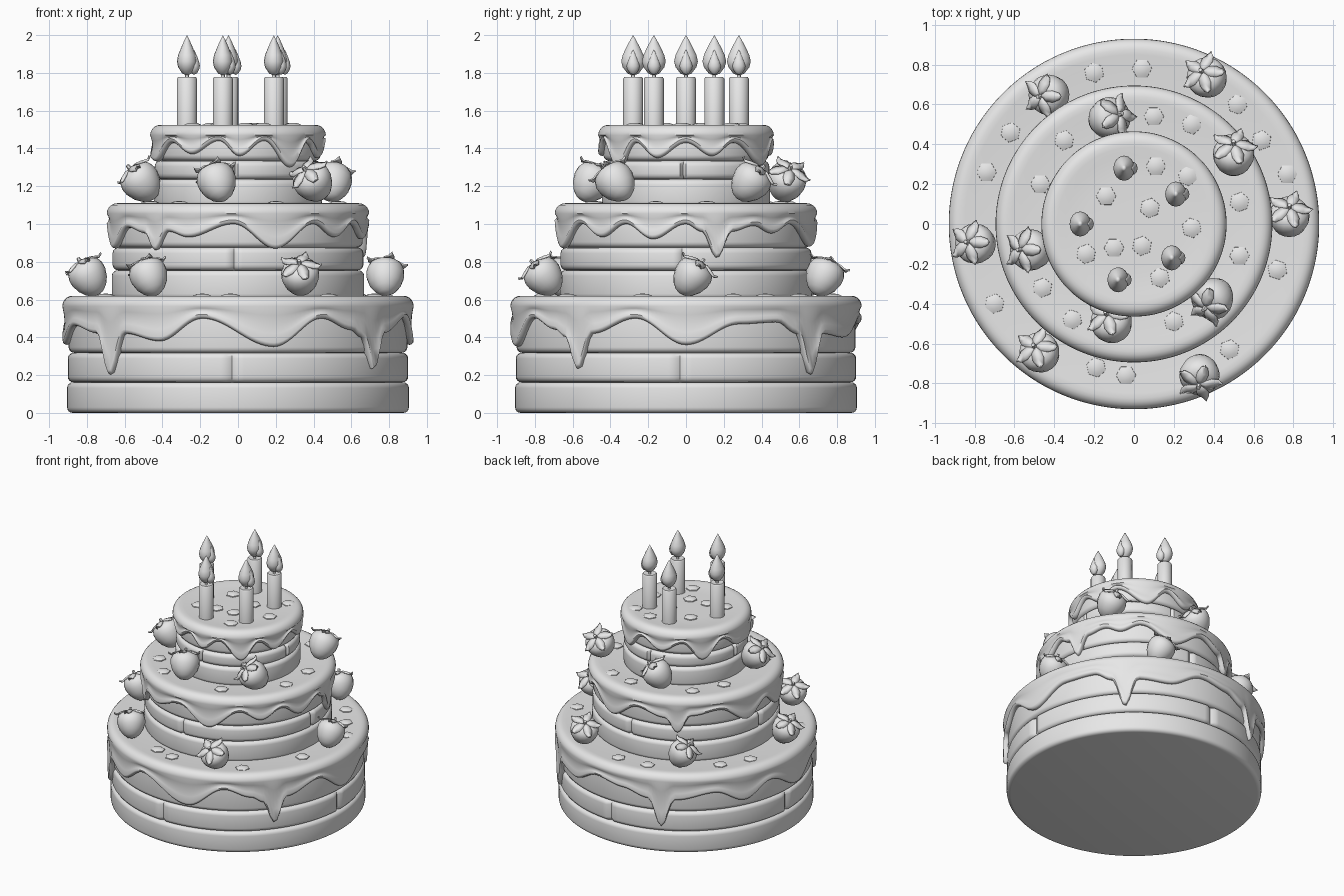
import bpy, bmesh, math
from mathutils import Matrix, Vector

if "Cube" in bpy.data.objects:
    bpy.data.objects.remove(bpy.data.objects["Cube"])

GREY = bpy.data.materials.new("plain_grey")
GREY.diffuse_color = (0.8, 0.8, 0.8, 1)
GREY.use_nodes = True
GREY.node_tree.nodes["Principled BSDF"].inputs["Base Color"].default_value = GREY.diffuse_color


def add_object(name, verts, faces, angle=50):
    me = bpy.data.meshes.new(name)
    me.from_pydata([tuple(v) for v in verts], [], faces)
    bm = bmesh.new()
    bm.from_mesh(me)
    bmesh.ops.remove_doubles(bm, verts=bm.verts, dist=1e-5)
    bmesh.ops.recalc_face_normals(bm, faces=bm.faces)
    bm.to_mesh(me)
    bm.free()
    me.materials.append(GREY)
    ob = bpy.data.objects.new(name, me)
    bpy.context.collection.objects.link(ob)
    bpy.ops.object.select_all(action='DESELECT')
    ob.select_set(True)
    bpy.context.view_layer.objects.active = ob
    bpy.ops.object.shade_smooth_by_angle(angle=math.radians(angle))
    return ob


def lathe(name, profile, segs, angle=50):
    """Revolve a profile; it may be a list of (r, z) or a function of the angle in degrees."""
    verts, faces = [], []
    for i in range(segs):
        deg = 360 * i / segs
        a = math.radians(deg)
        pts = profile(deg) if callable(profile) else profile
        n = len(pts)
        verts += [(r * math.cos(a), r * math.sin(a), z) for r, z in pts]
    for i in range(segs):
        j = (i + 1) % segs
        for k in range(n - 1):
            faces.append((i * n + k, j * n + k, j * n + k + 1, i * n + k + 1))
    return add_object(name, verts, faces, angle)


# Sponge layers, with rounded edges and optional vertical seams
def sponge(name, r, z0, z1, seams=False):
    b = 0.03

    def profile(deg):
        d = abs((deg + 2 + 45) % 90 - 45)
        rr = r - (0.022 * max(0, 1 - d / 2.0) if seams else 0)
        pts = [(0, z0)]
        for s, zc in ((-1, z0 + b), (1, z1 - b)):
            for k in range(5):
                t = math.radians(k * 22.5)
                c, h = (math.sin(t), math.cos(t)) if s < 0 else (math.cos(t), math.sin(t))
                pts.append((rr - b + b * c, zc + s * b * h))
        return pts + [(0, z1)]
    lathe(name, profile, 180)


# Icing cap whose lower hem follows a list of (angle, height)
def icing(name, r, inner, top, hem):
    hem = sorted(hem)
    ring = [(hem[-1][0] - 360, hem[-1][1])] + hem + [(hem[0][0] + 360, hem[0][1])]

    def edge(deg):
        for (a0, h0), (a1, h1) in zip(ring, ring[1:]):
            if a0 <= deg <= a1:
                t = (deg - a0) / (a1 - a0)
                return h0 + (h1 - h0) * (1 - math.cos(math.pi * t)) / 2

    def profile(deg):
        low, b, lip = edge(deg), 0.055, 0.022
        pts = [(0, top - 0.008), (r * 0.5, top - 0.008), (r - 0.12, top - 0.006), (r - 0.08, top)]
        for k in range(6):
            t = math.radians(k * 18)
            pts.append((r - b + b * math.sin(t), top - b + b * math.cos(t)))
        for k in range(1, 5):
            t = k / 4
            pts.append((r - 0.012 * math.sin(math.pi * t), top - b + (low + lip - top + b) * t))
        for k in range(1, 5):
            t = math.radians(k * 30)
            pts.append((r - lip + lip * math.cos(t), low + lip - lip * math.sin(t)))
        return pts + [(inner - 0.02, low + 0.02), (inner - 0.02, top - 0.03), (0, top - 0.03)]
    lathe(name, profile, 240)


HEM_1 = [(0, .36), (18, .47), (32, .48), (40, .42), (46, .2), (52, .42), (66, .40), (82, .5),
         (96, .47), (108, .42), (114, .21), (120, .42), (138, .47), (152, .38), (166, .48),
         (184, .36), (200, .46), (216, .42), (222.5, .2), (229, .42), (243, .38), (258, .5),
         (282, .35), (299, .5), (311, .44), (316, .4), (321.5, .23), (327, .42), (343, .5)]
HEM_2 = [(0, 1.0), (7, .96), (14, .82), (21, .96), (32, .99), (42, .95), (54, 1.0), (75, .88),
         (95, 1.0), (112, .95), (120, .84), (128, .97), (145, 1.0), (165, .88), (180, .98),
         (196, .87), (212, .98), (224, .95), (230, .86), (237, .96), (247, .93), (268, 1.0),
         (287, .87), (306, 1.0), (319, .93), (332, 1.0), (345, .92)]
HEM_3 = [(0, 1.43), (18, 1.36), (34, 1.43), (62, 1.31), (82, 1.43), (102, 1.36), (122, 1.43),
         (140, 1.30), (160, 1.43), (180, 1.34), (198, 1.33), (220, 1.43), (237, 1.37), (257, 1.44),
         (271, 1.36), (288, 1.44), (308, 1.30), (324, 1.43), (340, 1.35)]

TIERS = [
    ("bottom", .93, .905, .62, [0, .162, .318, .56], HEM_1),
    ("middle", .695, .668, 1.11, [.60, .755, .875, 1.06], HEM_2),
    ("top", .465, .445, 1.525, [1.09, 1.237, 1.335, 1.47], HEM_3),
]
for label, r, inner, top, cuts, hem in TIERS:
    for k in range(3):
        sponge(f"{label}_sponge_{k + 1}", inner - 0.004 * k, cuts[k], cuts[k + 1], k == 1)
    icing(f"{label}_icing", r, inner, top, hem)

# Flat six-sided sweets pressed into each icing top
SWEETS = {
    .614: [(.04, .78), (.52, .6), (-.62, .46), (-.74, .26), (-.2, .76), (.64, .42), (.77, .25),
           (.72, -.23), (.48, -.63), (-.04, -.76), (-.19, -.72), (-.7, -.4)],
    1.104: [(.1, .54), (.29, .5), (.53, .11), (.53, -.16), (.2, -.49), (-.46, -.32),
            (-.47, .2), (-.31, -.48), (-.35, .42)],
    1.518: [(.11, .29), (.27, .24), (.08, .08), (-.14, .14), (.29, -.02), (.04, -.11),
            (-.1, -.12), (.13, -.27), (-.24, -.15)],
}
for z, spots in SWEETS.items():
    for n, (x, y) in enumerate(spots):
        ob = lathe("sweet", [(.052, -.01), (.05, .006), (.03, .015), (0, .018)], 6, 30)
        ob.location = (x, y, z)
        ob.rotation_euler.z = n * 0.7


# Strawberry: plump body with a five-leaf cap and a short stem
def strawberry(x, y, z, lean_deg, lean, size):
    d = math.radians(lean_deg)
    axis = Vector((-math.sin(d), math.cos(d), 0))
    mat = (Matrix.Translation((x, y, z)) @ Matrix.Rotation(math.radians(lean), 4, axis)
           @ Matrix.Scale(size, 4))
    body = lathe("strawberry", [(0, -.108), (.03, -.102), (.06, -.08), (.085, -.045), (.1, .0),
                                (.1, .035), (.088, .065), (.055, .085), (0, .085)], 20)
    stem = lathe("strawberry_stem", [(0, .08), (.014, .08), (.01, .115), (0, .118)], 6)
    verts, faces = [], []
    for k in range(5):
        a = math.tau * k / 5
        u, v = Vector((math.cos(a), math.sin(a), 0)), Vector((-math.sin(a), math.cos(a), 0))
        base = len(verts)
        for out, w, h in ((0, .004, .092), (.035, .026, .098), (.07, .03, .088), (.1, .018, .075),
                          (.118, .001, .085)):
            for s in (-1, 0, 1):
                verts.append(u * out + v * w * s + Vector((0, 0, h - .006 * abs(s))))
        for i in range(4):
            for s in range(2):
                q = base + i * 3 + s
                faces.append((q, q + 1, q + 4, q + 3))
    leaves = add_object("strawberry_leaves", verts, faces)
    leaves.modifiers.new("thickness", 'SOLIDIFY').thickness = 0.008
    for ob in (body, stem, leaves):
        ob.matrix_world = mat


for x, y, lean_deg, lean in [(-.42, .65, 190, 35), (.37, .73, 130, 30), (.78, .03, 90, 35),
                             (-.79, -.1, 170, 30), (-.47, -.65, 130, 30), (.33, -.75, 265, 40)]:
    strawberry(x, y, .72, lean_deg, lean, 1.0)
for x, y, lean_deg, lean in [(-.13, .53, 20, 40), (.5, .34, 90, 40), (-.51, -.13, 180, 40),
                             (.4, -.37, 230, 45), (-.11, -.5, 120, 35)]:
    strawberry(x, y, 1.22, lean_deg, lean, 1.03)

# Candles, each with a wick, a large flame and a smaller flame on one side
FLAME = [(0, 0), (.03, .012), (.055, .045), (.063, .075), (.055, .11), (.036, .15),
         (.015, .19), (0, .215)]
for x, y in [(-.05, .28), (.21, .15), (-.27, 0), (.19, -.17), (-.08, -.28)]:
    candle = lathe("candle", [(0, 0), (.053, 0), (.053, .27), (.046, .278), (0, .272)], 16)
    candle.location = (x, y, 1.5)
    wick = lathe("candle_wick", [(0, 0), (.01, 0), (.01, .05), (0, .05)], 8)
    wick.location = (x, y, 1.765)
    flame = lathe("flame", FLAME, 16)
    flame.location, flame.scale = (x, y, 1.785), (.85, 1, 1)
    inner = lathe("flame_core", FLAME, 12)
    inner.location, inner.scale = (x + .038, y, 1.79), (.48, .55, .62)
